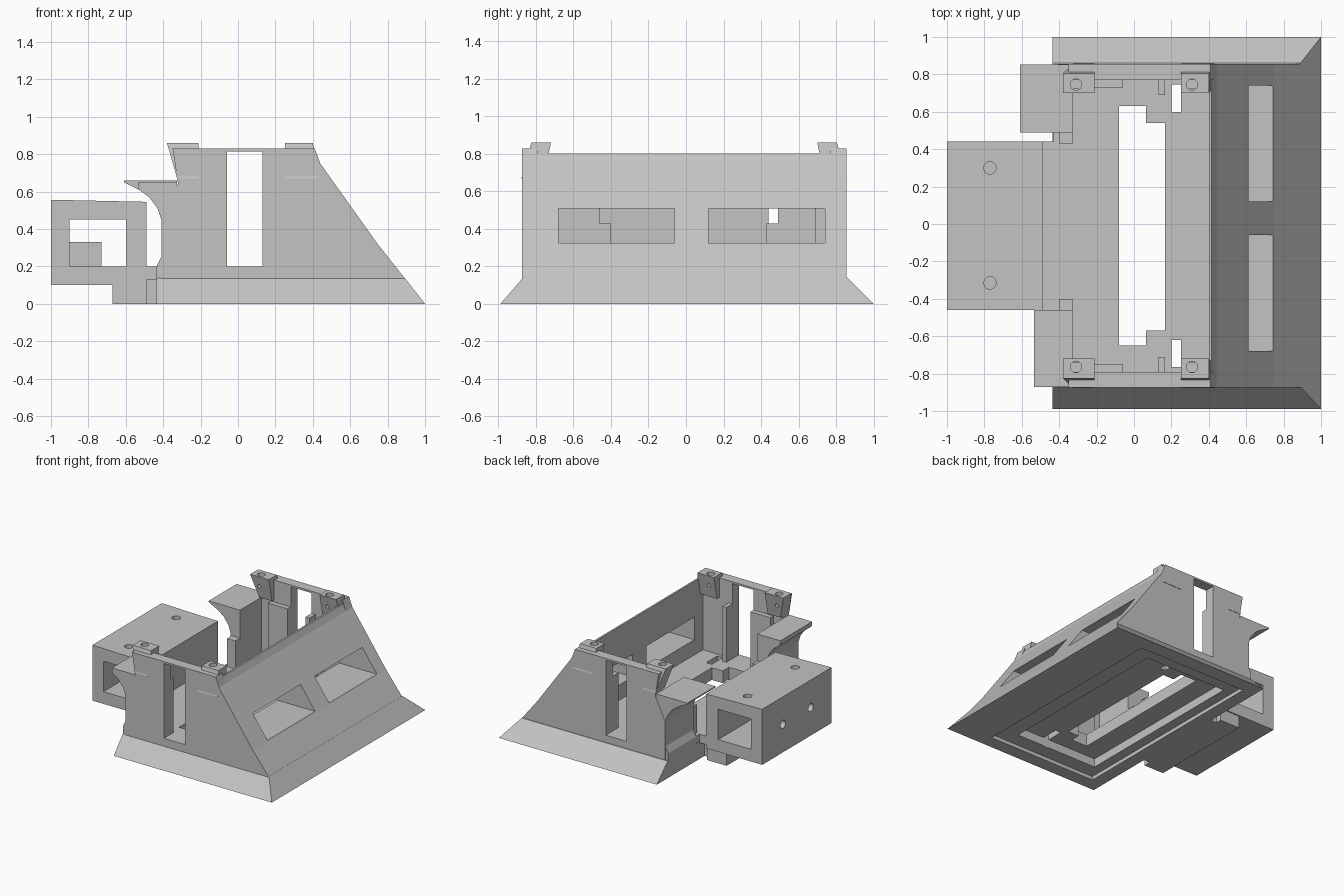
import bpy, bmesh
from math import pi
from mathutils import Matrix, Vector

cube = bpy.data.objects.get("Cube")
if cube:
    bpy.data.objects.remove(cube, do_unlink=True)

grey = bpy.data.materials.new("plain grey")
grey.use_nodes = True
colour = (0.55, 0.55, 0.55, 1)
grey.diffuse_color = colour
grey.node_tree.nodes["Principled BSDF"].inputs["Base Color"].default_value = colour


def finish(name, bm):
    bmesh.ops.recalc_face_normals(bm, faces=bm.faces)
    mesh = bpy.data.meshes.new(name)
    bm.to_mesh(mesh)
    bm.free()
    mesh.materials.append(grey)
    ob = bpy.data.objects.new(name, mesh)
    bpy.context.collection.objects.link(ob)
    return ob


def hull(name, points):
    bm = bmesh.new()
    for p in points:
        bm.verts.new(p)
    bmesh.ops.convex_hull(bm, input=bm.verts)
    bmesh.ops.dissolve_limit(bm, angle_limit=0.01, verts=bm.verts, edges=bm.edges)
    return finish(name, bm)


def box(name, xs, ys, zs):
    return hull(name, [(x, y, z) for x in xs for y in ys for z in zs])


def prism(name, profile, ys):
    """Extrude an x-z profile along y."""
    bm = bmesh.new()
    y0, y1 = ys
    face = bm.faces.new([bm.verts.new((x, y0, z)) for x, z in profile])
    new = bmesh.ops.extrude_face_region(bm, geom=[face])["geom"]
    bmesh.ops.translate(bm, vec=(0, y1 - y0, 0),
                        verts=[v for v in new if isinstance(v, bmesh.types.BMVert)])
    return finish(name, bm)


def drill(centre, radius, depth, axis="Z"):
    bm = bmesh.new()
    turn = Matrix.Rotation(pi / 2, 4, "Y") if axis == "X" else Matrix.Identity(4)
    bmesh.ops.create_cone(bm, cap_ends=True, segments=24, radius1=radius, radius2=radius,
                          depth=depth, matrix=Matrix.Translation(Vector(centre)) @ turn)
    return finish("drill", bm)


def cut(ob, *cutters):
    for c in cutters:
        mod = ob.modifiers.new("cut", "BOOLEAN")
        mod.operation, mod.solver, mod.object = "DIFFERENCE", "EXACT", c
        bpy.context.view_layer.objects.active = ob
        bpy.ops.object.modifier_apply(modifier=mod.name)
        bpy.data.objects.remove(c, do_unlink=True)


def span(side, a, b):
    """A y range measured on the back wall, mirrored for the front wall."""
    return sorted(-0.01 + side * (y + 0.01) for y in (a, b))


def floor_openings():
    cuts = [box("opening", (-0.08, 0.065), (-0.65, 0.63), (-0.1, 0.3)),
            box("opening", (0, 0.165), (-0.57, 0.54), (-0.1, 0.3))]
    for side in (1, -1):
        cuts.append(box("slot", (0.2, 0.25), span(side, 0.6, 0.745), (-0.1, 0.3)))
    return cuts


# Flared base with a stepped hollow underneath
skirt = hull("base_skirt", [(-0.435, -0.99, 0), (1, -0.99, 0), (1, 1, 0), (-0.435, 1, 0),
                            (-0.435, -0.87, 0.14), (0.89, -0.87, 0.14),
                            (0.89, 0.86, 0.14), (-0.435, 0.86, 0.14)])
cut(skirt, box("pocket", (-0.33, 0.66), (-0.88, 0.88), (-0.1, 0.03)),
    box("pocket", (-0.25, 0.5), (-0.76, 0.75), (-0.1, 0.1)), *floor_openings())

# Inner floor
floor = box("inner_floor", (-0.5, 0.42), (-0.46, 0.44), (0.13, 0.2))
cut(floor, *floor_openings())
for side in (1, -1):
    side_floor = box("side_floor", (-0.43, 0.42), span(side, 0.44, 0.8), (0.135, 0.2))
    cut(side_floor, *floor_openings())

# Sloping wall with two deep windows
slope = prism("sloping_wall", [(0.4, 0.135), (0.893, 0.135), (0.75, 0.315),
                               (0.44, 0.75), (0.415, 0.803), (0.4, 0.803)], (-0.87, 0.85))
cut(slope, *[box("window", (0.2, 1.1), ys, (0.325, 0.51))
             for ys in ((-0.68, -0.06), (0.12, 0.74))])

for side, label in ((1, "back"), (-1, "front")):
    # Side wall with a tall opening
    wall = prism(label + "_wall", [(-0.41, 0.135), (0.893, 0.135), (0.75, 0.315), (0.44, 0.75),
                                   (0.41, 0.83), (-0.35, 0.83), (-0.32, 0.64), (-0.41, 0.45)],
                 span(side, 0.77, 0.855))
    cut(wall, box("window", (-0.06, 0.13), span(side, 0.5, 1), (0.2, 0.815)))

    # Screw posts, leaning into the wall
    for x0, x1, low0, low1 in ((-0.38, -0.21, -0.325, -0.21), (0.25, 0.4, 0.25, 0.43)):
        top, low = span(side, 0.7, 0.805), span(side, 0.74, 0.858)
        post = hull(label + "_post",
                    [(x, y, 0.86) for x in (x0, x1) for y in top] +
                    [(x, y, 0.67) for x in (low0, low1) for y in low])
        centre = 0.31 if x0 > 0 else -0.31
        cut(post, drill((centre, span(side, 0.745, 0)[side > 0], 0.86), 0.03, 0.2))

    # Guide ribs beside the opening
    box(label + "_rib", (-0.24, -0.06), span(side, 0.73, 0.78), (0.19, 0.65))
    box(label + "_rib", (0.13, 0.165), span(side, 0.69, 0.78), (0.19, 0.65))

# Curved corner brackets and their small stops
for label, tip, top, ys, stop in (("back", -0.61, 0.66, (0.49, 0.853), (0.43, 0.49)),
                                  ("front", -0.535, 0.65, (-0.872, -0.46), (-0.46, -0.4))):
    prism(label + "_bracket", [(-0.325, 0.135), (-0.435, 0.135), (-0.435, 0.2), (-0.41, 0.25),
                               (-0.41, 0.45), (-0.43, 0.51), (-0.475, 0.57), (-0.53, 0.61),
                               (tip, top - 0.01), (tip, top), (-0.325, top)], ys)
    box(label + "_stop", (-0.4, -0.325), stop, (0.19, 0.43))

# Side housing, hollow from front to back, with screw holes
housing = prism("side_housing", [(-1, 0.1), (-0.49, 0.1), (-0.49, 0.545), (-1, 0.556)],
                (-0.46, 0.44))
cut(housing, box("hollow", (-0.9, -0.6), (-0.6, 0.6), (0.2, 0.45)),
    drill((-0.77, 0.3, 0.53), 0.033, 0.25), drill((-0.77, -0.315, 0.53), 0.033, 0.25),
    drill((-0.96, 0.17, 0.33), 0.033, 0.2, "X"), drill((-0.96, -0.19, 0.33), 0.033, 0.2, "X"))
box("housing_block", (-0.905, -0.73), (-0.1, 0.08), (0.19, 0.33))
box("housing_foot", (-0.67, -0.49), (-0.46, 0.43), (0, 0.11))
box("floor_link", (-0.5, -0.43), (-0.4, 0.38), (0, 0.14))
